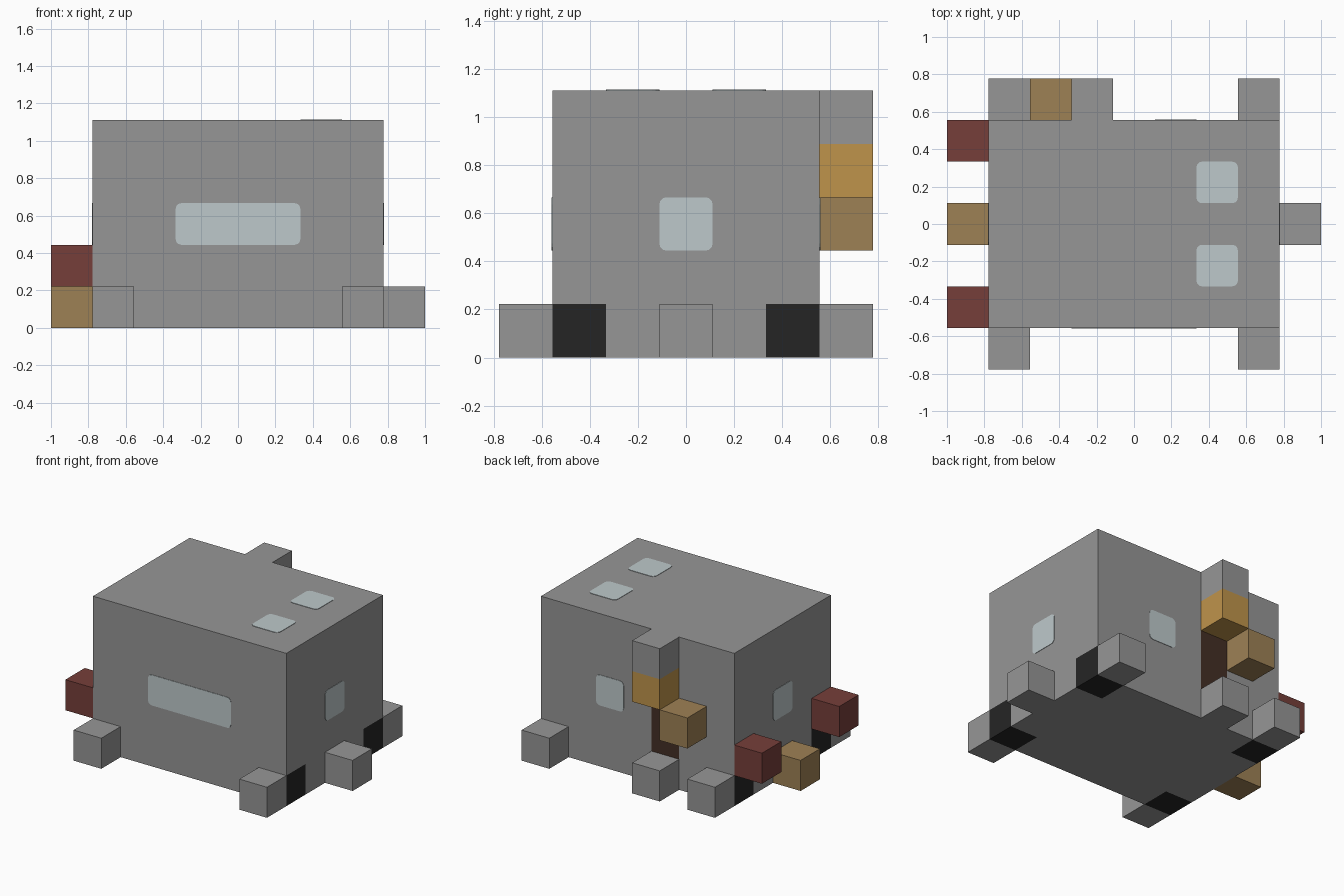
import bpy, bmesh
from mathutils import Vector, Matrix

old = bpy.data.objects.get("Cube")
if old:
    bpy.data.objects.remove(old, do_unlink=True)

U = 2 / 9  # one block


def material(name, r, g, b):
    lin = [((c / 255 + 0.055) / 1.055) ** 2.4 for c in (r, g, b)] + [1]
    m = bpy.data.materials.new(name)
    m.use_nodes = True
    m.diffuse_color = lin
    m.node_tree.nodes["Principled BSDF"].inputs["Base Color"].default_value = lin
    return m


grey = material("grey shell", 150, 150, 150)
glass = material("pale glass", 190, 201, 203)
amber = material("amber", 191, 148, 75)
tan = material("tan", 158, 129, 85)
red = material("dark red", 118, 63, 58)
black = material("black", 37, 37, 37)
brown = material("dark brown", 68, 47, 37)


def finish(name, bm, *mats):
    mesh = bpy.data.meshes.new(name)
    bm.to_mesh(mesh)
    bm.free()
    for m in mats:
        mesh.materials.append(m)
    obj = bpy.data.objects.new(name, mesh)
    bpy.context.collection.objects.link(obj)
    return obj


def box(size, centre=(0, 0, 0)):
    bm = bmesh.new()
    bmesh.ops.create_cube(bm, size=1)
    bmesh.ops.scale(bm, vec=size, verts=bm.verts)
    bmesh.ops.translate(bm, vec=centre, verts=bm.verts)
    return bm


def block(name, x, y, z, mat):
    """Single block; x and y count from the centre, z from the ground layer."""
    finish(name, box((U, U, U), (x * U, y * U, (z + 0.5) * U)), mat)


def window(name, centre, normal, width=1):
    """Thin rounded pane lying on the shell."""
    bm = box((width * U, U, 0.006))
    upright = [e for e in bm.edges
               if abs((e.verts[0].co - e.verts[1].co).normalized().z) > 0.9]
    bmesh.ops.bevel(bm, geom=upright, offset=0.03, segments=3,
                    profile=0.5, affect='EDGES')
    turn = Vector(normal).to_track_quat('Z', 'Y').to_matrix().to_4x4()
    bm.transform(Matrix.Translation(Vector(centre) * U) @ turn)
    finish(name, bm, glass)


# Main shell, cut along block lines to colour the wheel corners and rear panel
bm = box((7 * U, 5 * U, 5 * U), (0, 0, 2.5 * U))
cuts = [((1, 0, 0), v) for v in (-2.5, -1.5, -0.5, 2.5)]
cuts += [((0, 1, 0), v) for v in (-1.5, 1.5)]
cuts += [((0, 0, 1), v) for v in (1, 3)]
for axis, v in cuts:
    bmesh.ops.bisect_plane(bm, geom=bm.verts[:] + bm.edges[:] + bm.faces[:],
                           plane_co=Vector(axis) * v * U, plane_no=axis)
for f in bm.faces:
    x, y, z = f.calc_center_median() / U
    if z < 1 and abs(x) > 2.5 and abs(y) > 1.5:
        f.material_index = 1
    elif y > 2.4 and -1.5 < x < -0.5 and 1 < z < 3:
        f.material_index = 2
finish("shell", bm, grey, black, brown)

# Bumper blocks at the corners, plus the side and rear steps
for end, y in (("front", -3), ("rear", 3)):
    for side, x in (("right", -3), ("left", 3)):
        block(f"{end}_{side}_bumper", x, y, 0, grey)
block("side_step", 4, 0, 0, grey)
block("rear_step", -1, 3, 0, grey)

# Rear post with its lamp and handle
block("rear_post_top", -1, 3, 4, grey)
block("rear_lamp", -1, 3, 3, amber)
block("rear_handle", -2, 3, 2, tan)

# End lights and the coupling between them
for name, y in (("front", -2), ("rear", 2)):
    block(f"{name}_end_light", -4, y, 1, red)
block("coupling", -4, 0, 0, tan)

# Windows
window("front_window", (0, -2.5, 2.5), (0, -1, 0), 3)
window("rear_window", (1, 2.5, 2.5), (0, 1, 0))
for name, s in (("right", -1), ("left", 1)):
    window(f"{name}_window", (3.5 * s, 0, 2.5), (s, 0, 0))
for name, y in (("front", -1), ("rear", 1)):
    window(f"{name}_roof_window", (2, y, 5), (0, 0, 1))
